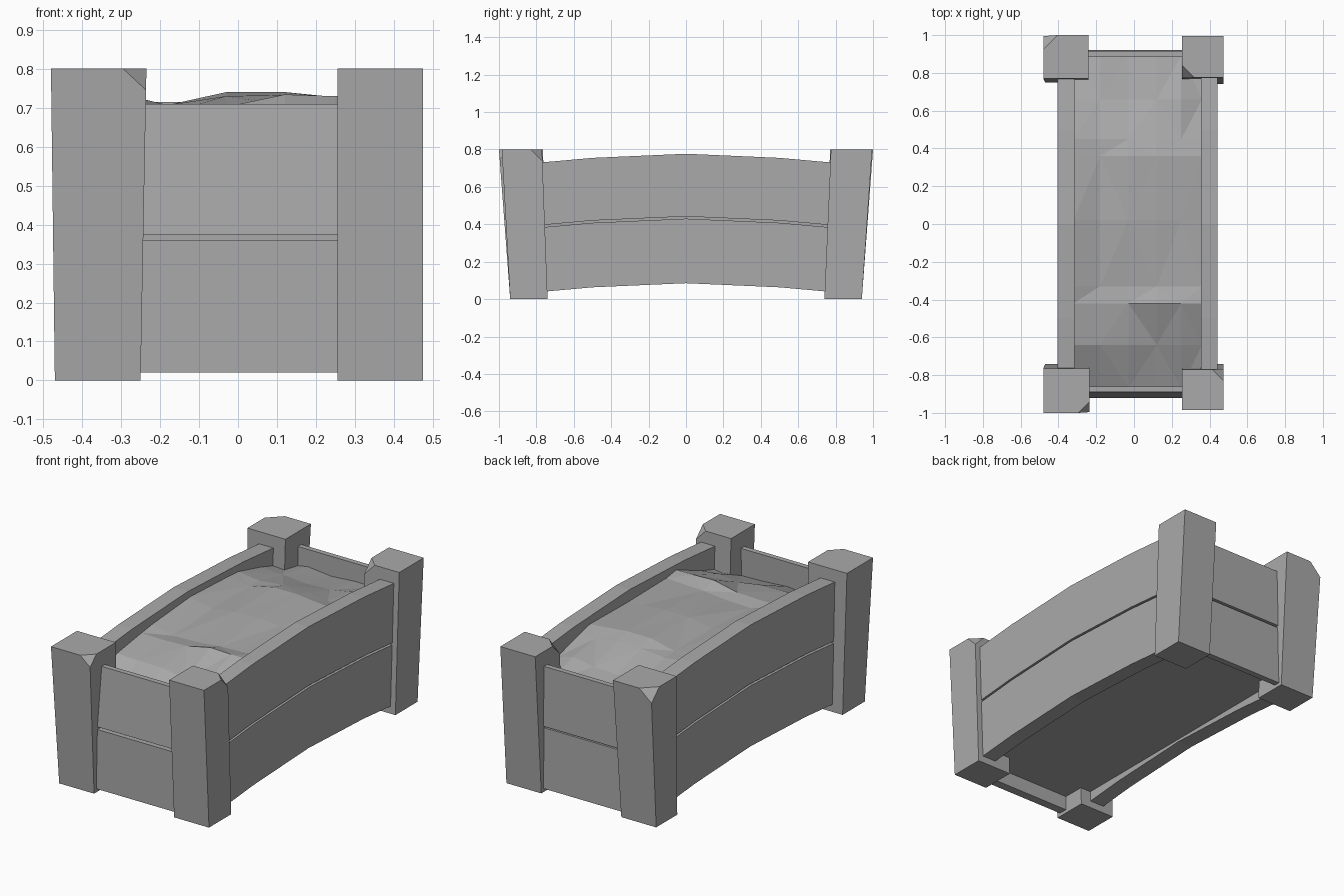
import bpy, bmesh, random
from mathutils import Vector

random.seed(4)
old = bpy.data.objects.get("Cube")
if old:
    bpy.data.objects.remove(old, do_unlink=True)

grey = bpy.data.materials.new("stone grey")
grey.use_nodes = True
GREY = (0.4, 0.4, 0.4, 1)
grey.diffuse_color = GREY
grey.node_tree.nodes["Principled BSDF"].inputs["Base Color"].default_value = GREY


def finish(bm, name):
    bmesh.ops.recalc_face_normals(bm, faces=bm.faces)
    mesh = bpy.data.meshes.new(name)
    bm.to_mesh(mesh)
    bm.free()
    mesh.materials.append(grey)
    obj = bpy.data.objects.new(name, mesh)
    bpy.context.collection.objects.link(obj)
    return obj


def loft(name, rings):
    """Skin a closed tube through equal rings of points and cap both ends."""
    bm = bmesh.new()
    loops = [[bm.verts.new(p) for p in ring] for ring in rings]
    for a, b in zip(loops, loops[1:]):
        for i in range(len(a)):
            j = (i + 1) % len(a)
            bm.faces.new((a[i], a[j], b[j], b[i]))
    bm.faces.new(loops[0])
    bm.faces.new(loops[-1])
    return bm


def rect(x0, x1, y0, y1, z):
    return [(x0, y0, z), (x1, y0, z), (x1, y1, z), (x0, y1, z)]


# Leaning corner posts, each with one chipped top corner
def post(name, bottom, top, chip, size):
    bm = loft(name, [rect(*bottom, 0), rect(*top, 0.8)])
    corner = Vector((top[0] if chip[0] < 0 else top[1],
                     top[2] if chip[1] < 0 else top[3], 0.8))
    normal = Vector((chip[0], chip[1], 1))
    cut = bmesh.ops.bisect_plane(
        bm, geom=bm.verts[:] + bm.edges[:] + bm.faces[:],
        plane_co=corner - Vector((0, 0, size)), plane_no=normal, clear_outer=True)
    edges = [e for e in cut["geom_cut"] if isinstance(e, bmesh.types.BMEdge)]
    bmesh.ops.holes_fill(bm, edges=edges, sides=0)
    finish(bm, name)


post("front_right_post", (-0.47, -0.25, -0.94, -0.74), (-0.48, -0.235, -1, -0.765), (1, -1), 0.06)
post("front_left_post", (0.255, 0.475, -0.94, -0.74), (0.255, 0.475, -0.985, -0.77), (1, 1), 0.06)
post("back_right_post", (-0.47, -0.25, 0.75, 0.94), (-0.48, -0.24, 0.77, 1), (-1, 1), 0.075)
post("back_left_post", (0.255, 0.475, 0.74, 0.94), (0.255, 0.475, 0.775, 0.995), (-1, -1), 0.065)

# Arched side planks, two to a side
ARCH = [(-0.78, 0), (-0.5, 0.025), (0, 0.047), (0.5, 0.025), (0.78, 0)]
for side, x0, x1 in (("right", -0.405, -0.315), ("left", 0.355, 0.443)):
    for level, z0, z1 in (("lower", 0.038, 0.383), ("upper", 0.395, 0.73)):
        rings = [[(x0, y, z0 + h), (x1, y, z0 + h), (x1, y, z1 + h), (x0, y, z1 + h)]
                 for y, h in ARCH]
        finish(loft("plank", rings), f"{side}_{level}_plank")

# Straight end planks, running into the posts
for level, z0, z1, lean in (("lower", 0.02, 0.36, 0), ("upper", 0.375, 0.71, 0.03)):
    front = [rect(-0.27, 0.28, -0.92, -0.87, z0),
             rect(-0.27, 0.28, -0.92 + lean, -0.86, z1)]
    finish(loft("plank", front), f"front_{level}_plank")
    back = [rect(-0.27, 0.28, 0.885, 0.92, z0), rect(-0.27, 0.28, 0.885, 0.915, z1 + 0.005)]
    finish(loft("plank", back), f"back_{level}_plank")

# Faceted soil mound filling the box, sinking toward both ends
COLS = [-0.32, -0.18, -0.03, 0.12, 0.25, 0.36]
ROWS = [(-0.87, 0.57), (-0.64, 0.65), (-0.42, 0.715), (-0.33, 0.7), (0.02, 0.725),
        (0.36, 0.725), (0.45, 0.7), (0.66, 0.66), (0.89, 0.61)]
bm = bmesh.new()
grid = [[bm.verts.new((x, y, min(z + random.uniform(-0.022, 0.022), 0.74))) for x in COLS]
        for y, z in ROWS]
for r, (a, b) in enumerate(zip(grid, grid[1:])):
    for i in range(len(COLS) - 1):
        quad = (a[i], a[i + 1], b[i + 1], b[i])
        k = (r + i) % 2
        bm.faces.new((quad[k], quad[k + 1], quad[k + 2]))
        bm.faces.new((quad[k], quad[k + 2], quad[(k + 3) % 4]))
rim = [e for e in bm.edges if e.is_boundary]
wall = bmesh.ops.extrude_edge_only(bm, edges=rim)["geom"]
for v in wall:
    if isinstance(v, bmesh.types.BMVert):
        v.co.z = 0.1
base = [e for e in bm.edges if e.is_boundary]
bmesh.ops.holes_fill(bm, edges=base, sides=0)
finish(bm, "soil")
